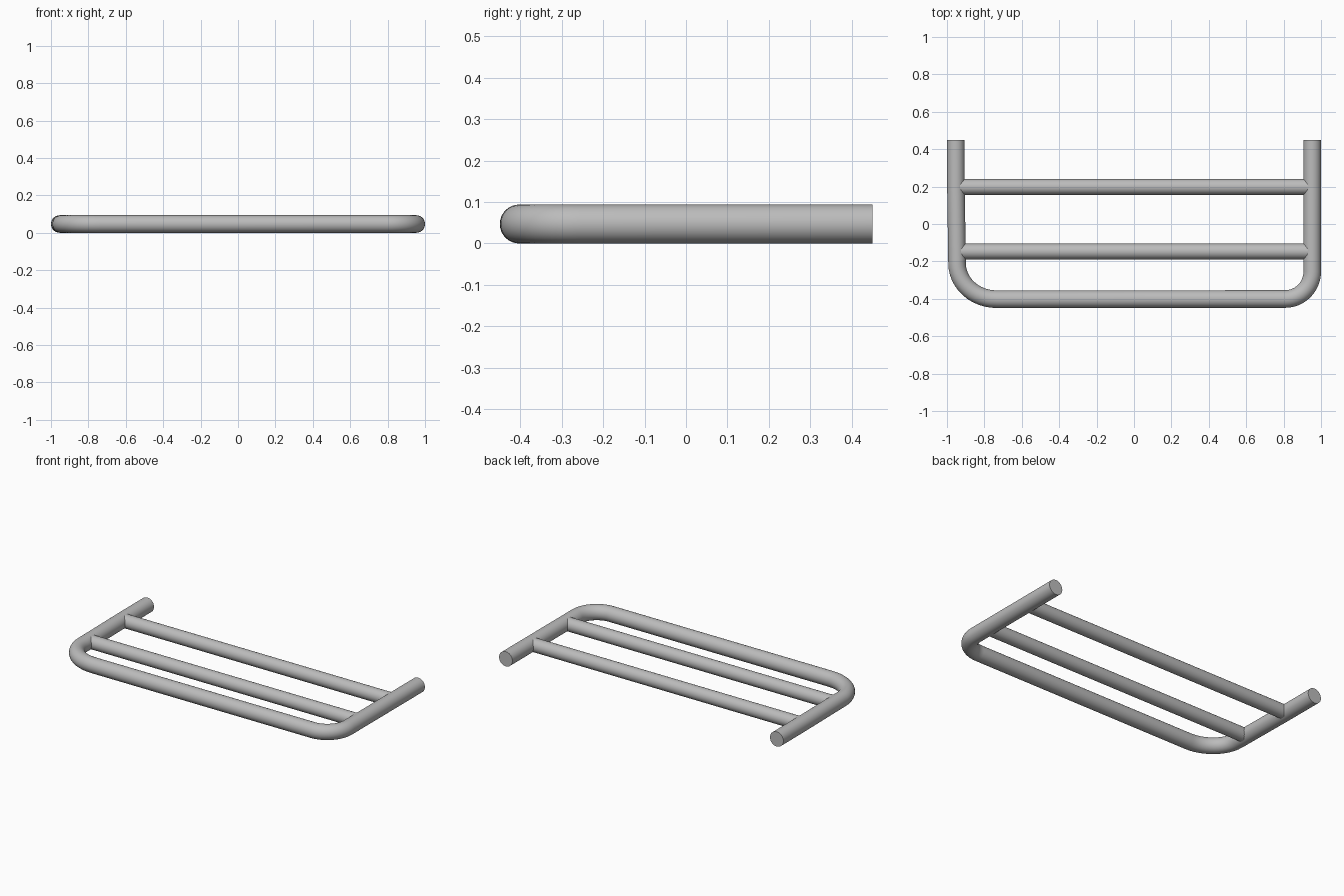
import bpy, bmesh, math
from mathutils import Vector

if "Cube" in bpy.data.objects:
    bpy.data.objects.remove(bpy.data.objects["Cube"])

R = 0.047       # frame tube radius
BAR_R = 0.042   # cross bar radius
SIDES = 32

metal = bpy.data.materials.new("satin_grey_metal")
metal.diffuse_color = (0.5, 0.5, 0.5, 1.0)
metal.use_nodes = True
metal.node_tree.nodes["Principled BSDF"].inputs["Base Color"].default_value = metal.diffuse_color


def tube(name, path, radius):
    """Sweep a capped round section along a flat path at tube height."""
    pts = [Vector((x, y, R)) for x, y in path]
    bm = bmesh.new()
    rings = []
    for i, p in enumerate(pts):
        t = (pts[min(i + 1, len(pts) - 1)] - pts[max(i - 1, 0)]).normalized()
        side = Vector((-t.y, t.x, 0))
        rings.append([bm.verts.new(p + radius * (math.cos(a) * side + math.sin(a) * Vector((0, 0, 1))))
                      for a in (2 * math.pi * k / SIDES for k in range(SIDES))])
    for a, b in zip(rings, rings[1:]):
        for k in range(SIDES):
            n = (k + 1) % SIDES
            bm.faces.new((a[k], a[n], b[n], b[k]))
    bm.faces.new(rings[0])
    bm.faces.new(rings[-1])
    bmesh.ops.recalc_face_normals(bm, faces=bm.faces)
    mesh = bpy.data.meshes.new(name)
    bm.to_mesh(mesh)
    bm.free()
    mesh.materials.append(metal)
    obj = bpy.data.objects.new(name, mesh)
    bpy.context.collection.objects.link(obj)
    bpy.ops.object.select_all(action='DESELECT')
    obj.select_set(True)
    bpy.context.view_layer.objects.active = obj
    bpy.ops.object.shade_smooth_by_angle(angle=math.radians(40))
    return obj


def bend(cx, cy, rx, ry, start, end, steps=12):
    """Points of an elliptical corner, angles in degrees."""
    angles = [math.radians(start + (end - start) * i / steps) for i in range(steps + 1)]
    return [(cx + rx * math.cos(a), cy + ry * math.sin(a)) for a in angles]


# U-shaped frame: wider bend on the left, tighter bend on the right
path = [(-0.953, 0.45), (-0.952, 0.2)]
path += bend(-0.735, -0.21, 0.211, 0.192, 180, 270)
path += bend(0.808, -0.255, 0.145, 0.146, 270, 360)
path += [(0.953, 0.45)]
tube("u_frame", path, R)

# Two cross bars running into the side arms
for name, y in (("rear_cross_bar", 0.198), ("middle_cross_bar", -0.147)):
    tube(name, [(-0.945, y), (0.945, y)], BAR_R)
